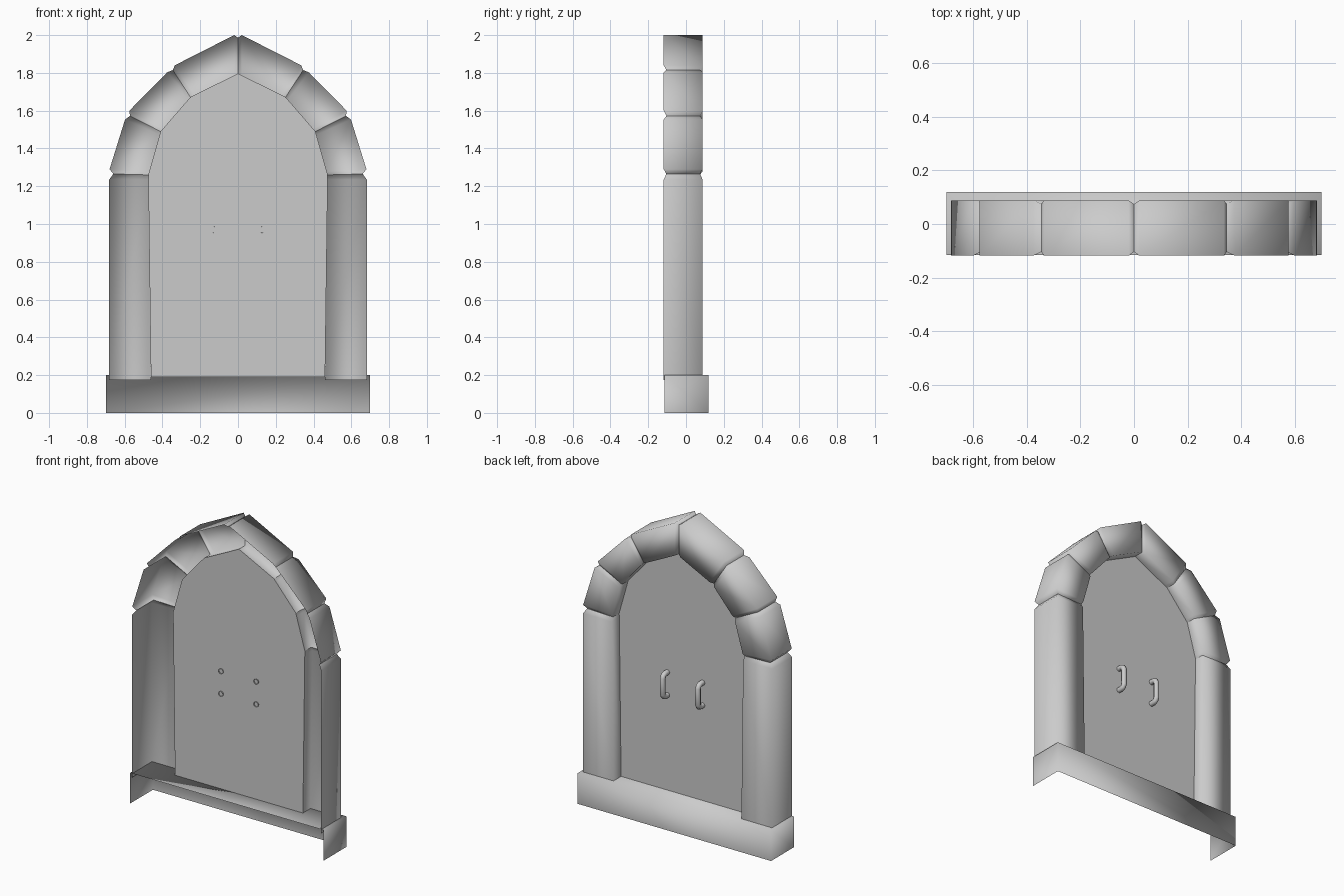
import bpy
import bmesh
from mathutils import Vector

if "Cube" in bpy.data.objects:
    bpy.data.objects.remove(bpy.data.objects["Cube"], do_unlink=True)

stone = bpy.data.materials.new("plain grey")
stone.use_nodes = True
GREY = (0.6, 0.6, 0.6, 1)
stone.diffuse_color = GREY
stone.node_tree.nodes["Principled BSDF"].inputs["Base Color"].default_value = GREY

BACK, FRONT, DOOR_Y = -0.118, 0.088, 0.01
GROOVE = 0.014


def finish(name, bm, smooth=True):
    """Turn a bmesh into a named object."""
    mesh = bpy.data.meshes.new(name)
    bm.to_mesh(mesh)
    bm.free()
    mesh.materials.append(stone)
    for p in mesh.polygons:
        p.use_smooth = smooth
    obj = bpy.data.objects.new(name, mesh)
    bpy.context.collection.objects.link(obj)
    return obj


def shell(name, stations, side):
    """Open-backed block: outer wall, front face and inner reveal swept along stations."""
    bm = bmesh.new()
    rows = []
    for (ox, oz), (ix, iz), sunk in stations:
        g = GROOVE if sunk else 0
        section = [(ox, BACK + g, oz), (ox, FRONT - g, oz),
                   (ix, FRONT - g, iz), (ix, DOOR_Y, iz)]
        rows.append([bm.verts.new((side * x, y, z)) for x, y, z in section])
    for a, b in zip(rows, rows[1:]):
        for k in range(3):
            quad = (a[k], a[k + 1], b[k + 1], b[k])
            bm.faces.new(quad if side < 0 else quad[::-1])
    # outward means the front strip looks to +y
    bm.normal_update()
    if bm.faces[:] and sum(f.normal.y for f in bm.faces) < 0:
        bmesh.ops.reverse_faces(bm, faces=bm.faces[:])
    finish(name, bm)


# Arch layout for one half: sunken joints, inner corners, block outer ends
joints = [(0.66, 1.265), (0.572, 1.572), (0.345, 1.815), (0, 1.987)]
inner = [(0.475, 1.26), (0.41, 1.49), (0.252, 1.672), (0, 1.797)]
ends = [((0.68, 1.29), (0.598, 1.553)),
        ((0.575, 1.6), (0.375, 1.803)),
        ((0.335, 1.84), (0.02, 2.0))]

for side, word in ((1, "left"), (-1, "right")):
    # Pillar
    shell(word + "_pillar", [
        ((0.682, 0.175), (0.461, 0.175), False),
        ((0.682, 1.235), (0.474, 1.235), False),
        (joints[0], inner[0], True)], side)
    # Arch stones
    for i, (low, high) in enumerate(ends):
        a, b = Vector(inner[i]), Vector(inner[i + 1])
        shell(f"{word}_arch_stone_{i + 1}", [
            (joints[i], a, True),
            (low, a.lerp(b, 0.08), False),
            (high, a.lerp(b, 0.92), False),
            (joints[i + 1], b, True)], side)

# Door panel
bm = bmesh.new()
half = [(0.461, 0.19)] + inner
outline = half + [(-x, z) for x, z in half[-2::-1]]
bm.faces.new([bm.verts.new((x, DOOR_Y, z)) for x, z in outline])
bm.normal_update()
if bm.faces[:][0].normal.y < 0:
    bmesh.ops.reverse_faces(bm, faces=bm.faces[:])
finish("door_panel", bm, smooth=False)

# Doorstep: box open at the bottom and the back
bm = bmesh.new()
bmesh.ops.create_cube(bm, size=1)
for v in bm.verts:
    v.co = (v.co.x * 1.395, 0.0025 + v.co.y * 0.235, 0.1 + v.co.z * 0.2)
bm.normal_update()
hidden = [f for f in bm.faces if f.normal.z < -0.5 or f.normal.y < -0.5]
bmesh.ops.delete(bm, geom=hidden, context='FACES')
finish("doorstep", bm)

# Handles: bent tubes whose open ends just pass through the door
path = [(0.003, -0.074), (0.035, -0.074), (0.05, -0.068), (0.058, -0.052)]
path += [(y, -z) for y, z in reversed(path)]
for side, word in ((1, "left"), (-1, "right")):
    curve = bpy.data.curves.new(word + "_handle", 'CURVE')
    curve.dimensions = '3D'
    curve.bevel_depth = 0.017
    curve.bevel_resolution = 2
    spline = curve.splines.new('POLY')
    spline.points.add(len(path) - 1)
    for point, (y, z) in zip(spline.points, path):
        point.co = (side * 0.127, y, 0.895 + z, 1)
    spline.use_smooth = True
    curve.materials.append(stone)
    handle = bpy.data.objects.new(word + "_handle", curve)
    bpy.context.collection.objects.link(handle)
